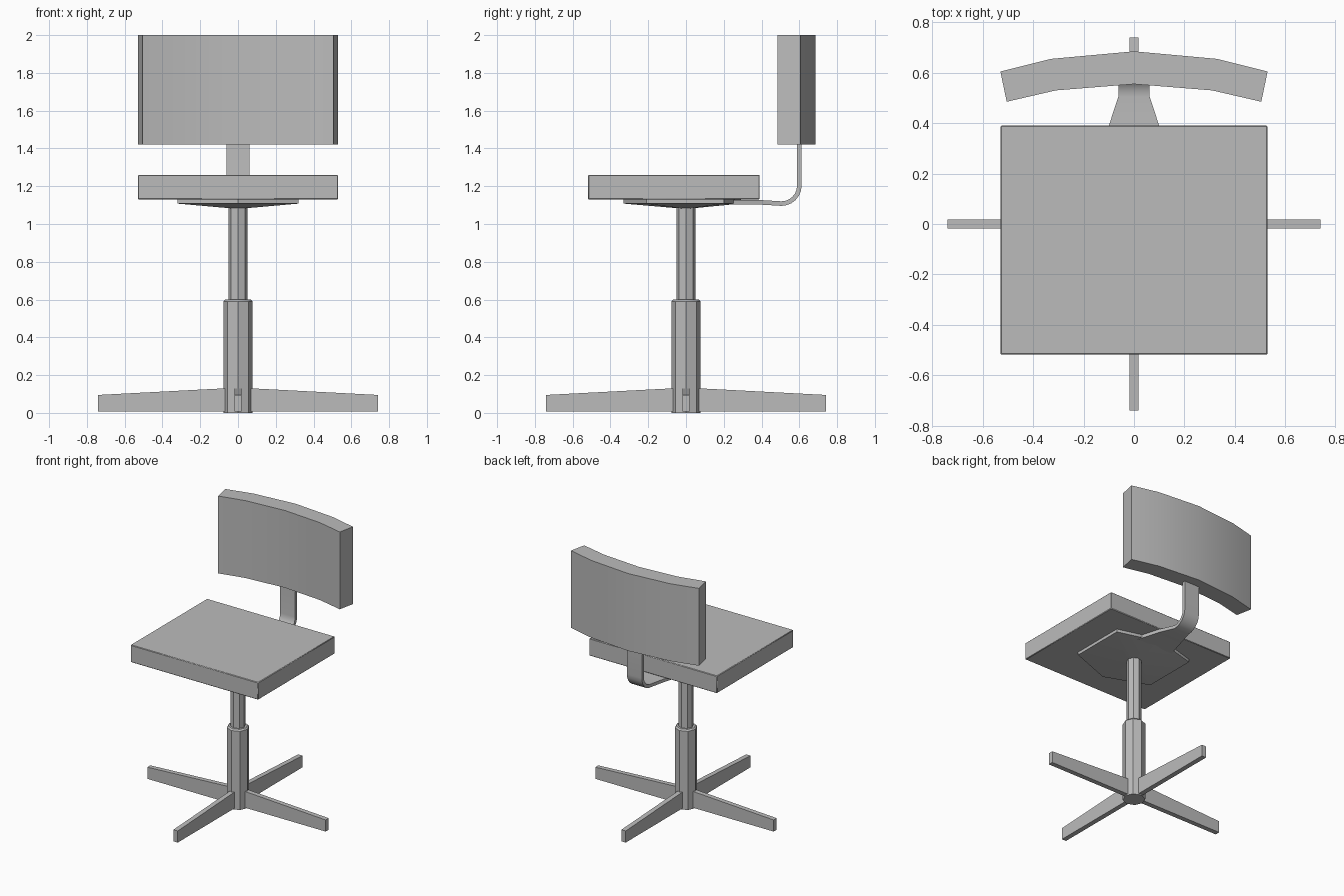
import bpy, bmesh, math
from mathutils import Matrix, Vector

cube = bpy.data.objects.get("Cube")
if cube:
    bpy.data.objects.remove(cube, do_unlink=True)

grey = bpy.data.materials.new("plain grey")
grey.use_nodes = True
tone = (0.5, 0.5, 0.5, 1)
grey.diffuse_color = tone
grey.node_tree.nodes["Principled BSDF"].inputs["Base Color"].default_value = tone


def finish(name, bm, bevel=0.0):
    bmesh.ops.recalc_face_normals(bm, faces=bm.faces)
    mesh = bpy.data.meshes.new(name)
    bm.to_mesh(mesh)
    bm.free()
    mesh.materials.append(grey)
    obj = bpy.data.objects.new(name, mesh)
    bpy.context.collection.objects.link(obj)
    bpy.ops.object.select_all(action='DESELECT')
    obj.select_set(True)
    bpy.context.view_layer.objects.active = obj
    bpy.ops.object.shade_smooth_by_angle(angle=math.radians(35))
    if bevel:
        mod = obj.modifiers.new("soft edge", 'BEVEL')
        mod.width, mod.segments = bevel, 1
    return obj


def loft(name, rings, bevel=0.0):
    """Skin a list of equal-length point rings and cap both ends."""
    bm = bmesh.new()
    rows = [[bm.verts.new(p) for p in ring] for ring in rings]
    n = len(rows[0])
    for a, b in zip(rows, rows[1:]):
        for i in range(n):
            j = (i + 1) % n
            bm.faces.new((a[i], a[j], b[j], b[i]))
    bm.faces.new(rows[0])
    bm.faces.new(rows[-1])
    return finish(name, bm, bevel)


def octagon(r, z):
    return [(r * math.sin(i * math.pi / 4), r * math.cos(i * math.pi / 4), z)
            for i in range(8)]


# Column: wide sleeve with a chamfered top, and a thin tube up to the seat
loft("column_sleeve", [octagon(0.077, 0), octagon(0.077, 0.59), octagon(0.067, 0.6)])
loft("column_tube", [octagon(0.051, 0.55), octagon(0.051, 1.1)])

# Four tapering legs
for i, side in enumerate(("left", "back", "right", "front")):
    turn = Matrix.Rotation(i * math.pi / 2, 3, 'Z')
    rings = []
    for x, top in ((0.03, 0.132), (0.07, 0.13), (0.74, 0.095)):
        corners = ((-0.018, 0.008), (0.018, 0.008), (0.018, top), (-0.018, top))
        rings.append([turn @ Vector((x, y, z)) for y, z in corners])
    loft(side + "_leg", rings)

# Seat cushion
seat = [(-0.53, -0.518), (0.53, -0.518), (0.53, 0.39), (-0.53, 0.39)]
loft("seat", [[(x, y, z) for x, y in seat] for z in (1.13, 1.26)], 0.004)

# Six-sided mounting plate, shallowly coned towards the tube
hexa = [(0, -0.33), (0.32, -0.21), (0.32, 0.2), (0, 0.29), (-0.32, 0.2), (-0.32, -0.21)]
loft("mounting_plate", [[(x * s, y * s, z) for x, y in hexa]
                        for s, z in ((0.12, 1.083), (1, 1.108), (1, 1.132))])

# Back bracket: strap running backwards, bending upwards into the backrest
path = [(0.22, 1.115, 0.15, 0), (0.39, 1.115, 0.1, 0), (0.505, 1.108, 0.062, 0)]
for k in range(1, 7):
    a = k * math.pi / 12
    path.append((0.505 + 0.095 * math.sin(a), 1.203 - 0.095 * math.cos(a), 0.062, a))
path.append((0.6, 1.5, 0.062, math.pi / 2))
rings = []
for y, z, w, a in path:
    dy, dz = -0.012 * math.sin(a), 0.012 * math.cos(a)
    rings.append([(-w, y - dy, z - dz), (w, y - dy, z - dz),
                  (w, y + dy, z + dz), (-w, y + dy, z + dz)])
loft("back_bracket", rings)

# Backrest: curved pad, half outline mirrored across the middle
front = [(0, 0.555), (0.31, 0.53), (0.505, 0.485)]
rear = [(0.53, 0.605), (0.33, 0.655), (0, 0.685)]
outline = front + rear + [(-x, y) for x, y in (rear[1], rear[0], front[2], front[1])]
loft("backrest", [[(x, y, z) for x, y in outline] for z in (1.42, 2.0)])
